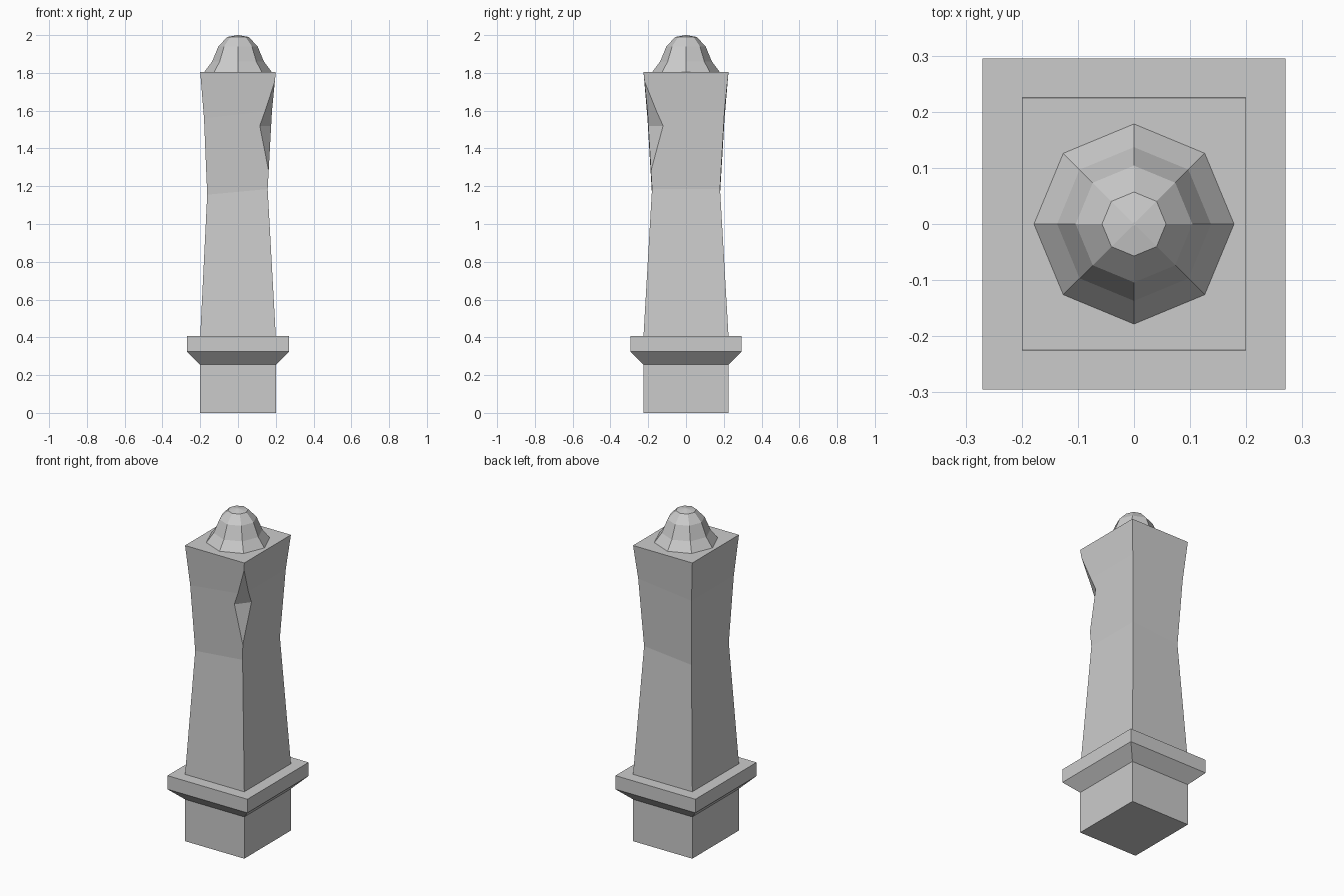
import bpy, bmesh, math
from mathutils import Vector

cube = bpy.data.objects.get("Cube")
if cube:
    bpy.data.objects.remove(cube, do_unlink=True)

stone = bpy.data.materials.new("grey_stone")
stone.use_nodes = True
GREY = (0.6, 0.6, 0.6, 1)
stone.diffuse_color = GREY
stone.node_tree.nodes["Principled BSDF"].inputs["Base Color"].default_value = GREY


def add_object(name, bm):
    bmesh.ops.recalc_face_normals(bm, faces=bm.faces)
    mesh = bpy.data.meshes.new(name)
    bm.to_mesh(mesh)
    bm.free()
    mesh.materials.append(stone)
    obj = bpy.data.objects.new(name, mesh)
    bpy.context.collection.objects.link(obj)
    return obj


def loft(name, rings):
    """Skin a stack of equal-length point rings and cap both ends."""
    bm = bmesh.new()
    loops = [[bm.verts.new(p) for p in ring] for ring in rings]
    n = len(loops[0])
    for low, high in zip(loops, loops[1:]):
        for i in range(n):
            j = (i + 1) % n
            bm.faces.new((low[i], low[j], high[j], high[i]))
    bm.faces.new(loops[0][::-1])
    bm.faces.new(loops[-1])
    return add_object(name, bm)


def rect(x, y, z, tilt=0, dx=0):
    return [(sx * x + dx, sy * y, z + sx * tilt)
            for sx, sy in ((-1, -1), (1, -1), (1, 1), (-1, 1))]


def octagon(r, z):
    return [(r * math.cos(i * math.pi / 4), r * math.sin(i * math.pi / 4), z)
            for i in range(8)]


# Square foot and flared ledge
loft("foot", [rect(0.2, 0.225, 0), rect(0.2, 0.225, 0.255)])
loft("ledge", [rect(0.2, 0.225, 0.255), rect(0.27, 0.295, 0.325),
               rect(0.27, 0.295, 0.408)])

# Waisted shaft
shaft = loft("shaft", [rect(0.2, 0.225, 0.405), rect(0.16, 0.18, 1.17, 0.015, -0.003),
                       rect(0.18, 0.204, 1.58, 0.02), rect(0.2, 0.225, 1.805)])

# Chip broken out of one front corner
top, bottom = Vector((0.196, -0.221, 1.76)), Vector((0.165, -0.186, 1.26))
front, side = Vector((0.115, -0.2, 1.52)), Vector((0.178, -0.118, 1.52))
middle = (front + side) / 2
points = [top + (top - middle) * 0.3, bottom + (bottom - middle) * 0.3,
          front + (front - side) * 0.6, side + (side - front) * 0.6,
          Vector((0.4, -0.42, 1.5))]
bm = bmesh.new()
for p in points:
    bm.verts.new(p)
bmesh.ops.convex_hull(bm, input=bm.verts)
cutter = add_object("chip_cutter", bm)
cutter.hide_render = True
cutter.hide_viewport = True
chip = shaft.modifiers.new("chip", 'BOOLEAN')
chip.operation = 'DIFFERENCE'
chip.solver = 'EXACT'
chip.object = cutter

# Faceted dome on top
loft("dome", [octagon(0.182, 1.8), octagon(0.137, 1.86), octagon(0.104, 1.94),
              octagon(0.057, 1.99), octagon(0.003, 2.0)])
